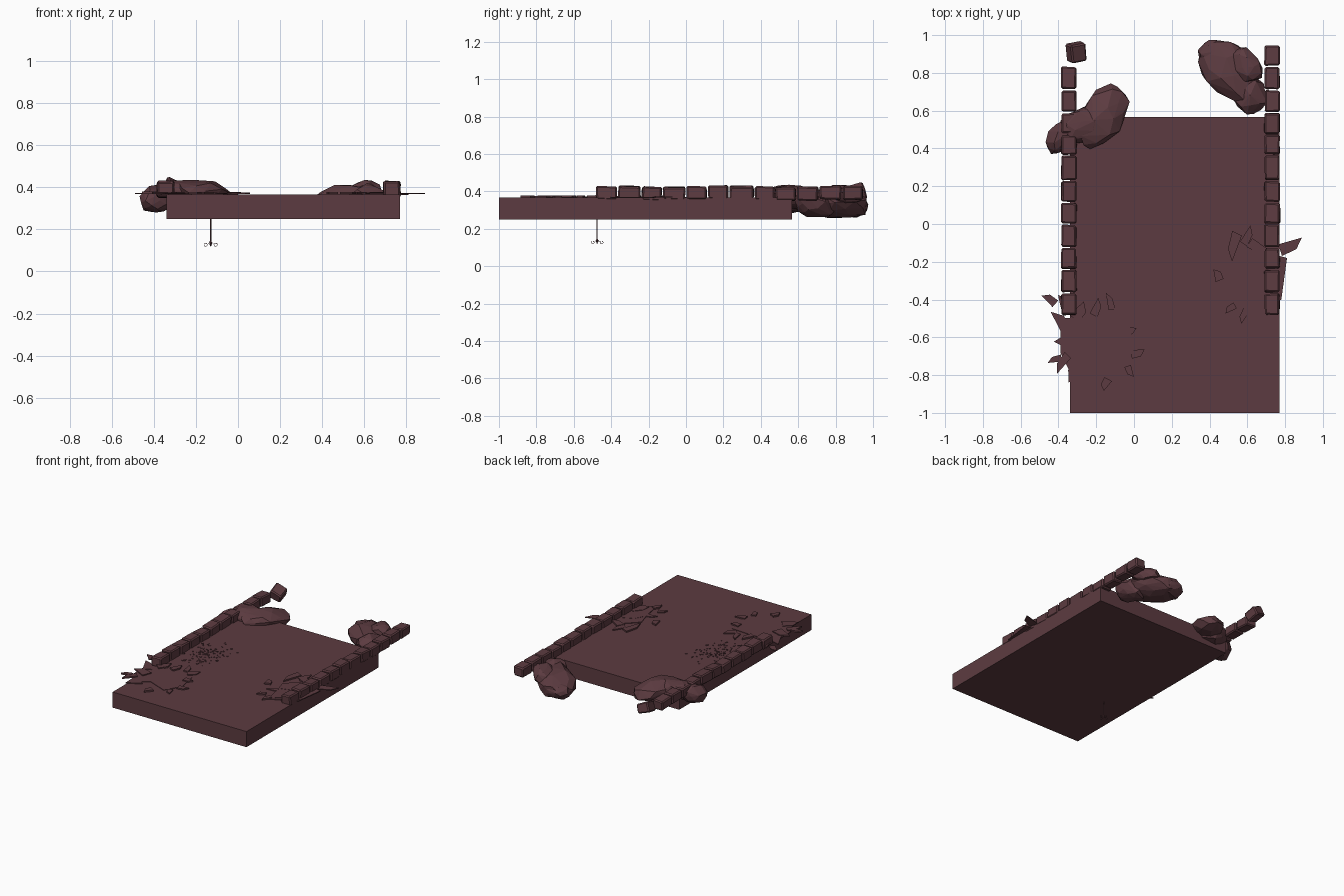
import bpy, bmesh, math, random
from mathutils import Vector, Matrix

random.seed(7)
if "Cube" in bpy.data.objects:
    bpy.data.objects.remove(bpy.data.objects["Cube"], do_unlink=True)

stone = bpy.data.materials.new("dull maroon stone")
stone.use_nodes = True
colour = (0.108, 0.044, 0.052, 1)
stone.diffuse_color = colour
stone.node_tree.nodes["Principled BSDF"].inputs["Base Color"].default_value = colour

FLOOR = 0.367


def finish(bm, name):
    bmesh.ops.recalc_face_normals(bm, faces=bm.faces)
    mesh = bpy.data.meshes.new(name)
    bm.to_mesh(mesh)
    bm.free()
    mesh.materials.append(stone)
    ob = bpy.data.objects.new(name, mesh)
    bpy.context.collection.objects.link(ob)
    return ob


def block(name, centre, size, turn=(0, 0, 0), jitter=0.0, bevel=0.0):
    bm = bmesh.new()
    bmesh.ops.create_cube(bm, size=1)
    for v in bm.verts:
        v.co = Vector(c * s for c, s in zip(v.co, size))
        v.co += Vector(random.uniform(-jitter, jitter) for _ in range(3))
    if bevel:
        bmesh.ops.bevel(bm, geom=bm.edges[:], offset=bevel, segments=1, affect='EDGES')
    ob = finish(bm, name)
    ob.location, ob.rotation_euler = centre, turn
    return ob


def rock(name, centre, radii, turn, rough=0.13, count=46):
    # faceted boulder: hull of scattered points on an ellipsoid
    bm = bmesh.new()
    for i in range(count):
        h = 1 - 2 * (i + 0.5) / count
        a = i * 2.4
        r = math.sqrt(1 - h * h)
        k = 1 + random.uniform(-rough, rough)
        bm.verts.new(Vector((r * math.cos(a) * radii[0], r * math.sin(a) * radii[1], h * radii[2])) * k)
    hull = bmesh.ops.convex_hull(bm, input=bm.verts)
    bmesh.ops.delete(bm, geom=list({v for v in hull["geom_interior"]
                                    if isinstance(v, bmesh.types.BMVert)}), context='VERTS')
    ob = finish(bm, name)
    ob.location, ob.rotation_euler = centre, [math.radians(t) for t in turn]
    return ob


def plate(bm, outline, z, thick):
    low = [bm.verts.new((x, y, z)) for x, y in outline]
    high = [bm.verts.new((x, y, z + thick)) for x, y in outline]
    n = len(low)
    bm.faces.new(low[::-1])
    bm.faces.new(high)
    for i in range(n):
        j = (i + 1) % n
        bm.faces.new((low[i], low[j], high[j], high[i]))


def shard(bm, x, y, length, width, angle, z, thick):
    # pointed sliver of broken paving
    rot = Matrix.Rotation(math.radians(angle), 2)
    shape = [(-0.5, -0.4), (0.1, -0.5), (0.5, 0.05), (-0.4, 0.5)]
    pts = [rot @ Vector((u * length, v * width)) for u, v in shape]
    plate(bm, [(x + p.x, y + p.y) for p in pts], z, thick)


# Road slab
block("road_slab", (0.215, -0.217, 0.308), (1.11, 1.565, 0.117))

# Kerb stones along both edges
cuts = [-0.485, -0.365, -0.24, -0.125, 0, 0.115, 0.23, 0.365, 0.475, 0.59, 0.71, 0.835, 0.95]
for side, x, total in (("right", -0.345, 11), ("left", 0.731, 12)):
    for i in range(total):
        a, b = cuts[i], cuts[i + 1]
        tilt = (random.uniform(-0.04, 0.04), random.uniform(-0.04, 0.04), 0)
        block(f"{side}_kerb_stone_{i + 1}",
              (x, (a + b) / 2, 0.39 + random.uniform(-0.004, 0.006)),
              (0.08, b - a - 0.008, 0.072), tilt, 0.003, 0.008)
block("loose_kerb_stone", (-0.305, 0.91, 0.39), (0.088, 0.1, 0.072), (0.3, 0.35, 0.2), 0.004, 0.008)

# Boulders at the broken end
rock("left_boulder", (0.505, 0.81, 0.335), (0.21, 0.125, 0.08), (0, -6, -52))
rock("left_boulder_tail", (0.61, 0.69, 0.335), (0.12, 0.085, 0.075), (0, -12, -60))
rock("left_boulder_cap", (0.6, 0.84, 0.385), (0.1, 0.07, 0.05), (0, -10, -60))
rock("left_boulder_tip", (0.43, 0.9, 0.32), (0.09, 0.08, 0.06), (0, 0, 20))
rock("right_boulder", (-0.165, 0.575, 0.365), (0.19, 0.115, 0.065), (0, 5, 58))
rock("right_boulder_base", (-0.25, 0.53, 0.36), (0.14, 0.1, 0.075), (0, 10, 20))
rock("right_boulder_outer", (-0.385, 0.46, 0.345), (0.1, 0.07, 0.07), (0, -15, 60))

# Broken paving plates
bm = bmesh.new()
plate(bm, [(-0.39, -0.5), (-0.2, -0.49), (-0.03, -0.5), (0, -0.66), (-0.07, -0.78),
           (-0.22, -0.72), (-0.33, -0.8), (-0.39, -0.68)], FLOOR - 0.003, 0.006)
for x, y, length, width, angle in (
        (-0.45, -0.4, 0.09, 0.05, 150), (-0.38, -0.41, 0.08, 0.05, 120),
        (-0.39, -0.52, 0.15, 0.07, 130), (-0.29, -0.46, 0.11, 0.07, 60),
        (-0.2, -0.44, 0.1, 0.05, 75), (-0.13, -0.41, 0.1, 0.04, 110),
        (-0.06, -0.44, 0.1, 0.06, 50), (0.02, -0.68, 0.08, 0.05, 20),
        (-0.02, -0.78, 0.07, 0.04, 300), (-0.15, -0.85, 0.07, 0.05, 250),
        (-0.31, -0.79, 0.12, 0.08, 230), (-0.38, -0.74, 0.12, 0.05, 240),
        (-0.42, -0.72, 0.08, 0.04, 200), (-0.36, -0.63, 0.13, 0.08, 170),
        (-0.02, -0.56, 0.07, 0.05, 10)):
    shard(bm, x, y, length, width, angle, FLOOR, random.uniform(0.006, 0.012))
finish(bm, "right_broken_paving")

bm = bmesh.new()
plate(bm, [(0.53, -0.23), (0.63, -0.13), (0.81, -0.18), (0.78, -0.4), (0.68, -0.45),
           (0.59, -0.49), (0.56, -0.33)], FLOOR - 0.003, 0.007)
for x, y, length, width, angle in (
        (0.83, -0.11, 0.14, 0.07, 30), (0.53, -0.12, 0.16, 0.06, 260),
        (0.6, -0.06, 0.11, 0.05, 70), (0.66, -0.12, 0.12, 0.06, 340),
        (0.44, -0.27, 0.07, 0.05, 120), (0.53, -0.35, 0.08, 0.04, 200),
        (0.51, -0.45, 0.07, 0.04, 220), (0.58, -0.49, 0.08, 0.04, 250),
        (0.63, -0.27, 0.15, 0.07, 210), (0.66, -0.4, 0.13, 0.06, 235)):
    shard(bm, x, y, length, width, angle, FLOOR, random.uniform(0.005, 0.011))
finish(bm, "left_broken_paving")

# Scattered crumbs
bm = bmesh.new()
for _ in range(95):
    size = random.uniform(0.006, 0.022)
    shard(bm, random.gauss(-0.16, 0.075), random.gauss(-0.13, 0.09), size, size * 0.6,
          random.uniform(0, 360), FLOOR - 0.002, random.uniform(0.003, 0.007))
finish(bm, "scattered_crumbs")

# Hanging fixture beneath the slab: rod, hub and four curled arms
HX, HY = -0.13, -0.475


def wire(name, points, radius):
    curve = bpy.data.curves.new(name, 'CURVE')
    curve.dimensions = '3D'
    curve.bevel_depth, curve.bevel_resolution = radius, 1
    line = curve.splines.new('POLY')
    line.points.add(len(points) - 1)
    for p, co in zip(line.points, points):
        p.co = (*co, 1)
    curve.materials.append(stone)
    bpy.context.collection.objects.link(bpy.data.objects.new(name, curve))


wire("hanging_rod", [(HX, HY, 0.25), (HX, HY, 0.12)], 0.003)
rock("rod_hub", (HX, HY, 0.135), (0.007, 0.007, 0.012), (0, 0, 0), 0, 24)
for k in range(4):
    c, s = math.cos(k * math.pi / 2), math.sin(k * math.pi / 2)
    path = [(0, 0.143), (0.012, 0.132)]
    for i in range(11):
        t = math.pi - i * 0.6
        path.append((0.024 - 0.008 * math.cos(t) * -1, 0.127 - 0.008 * math.sin(t)))
    wire(f"curled_arm_{k + 1}", [(HX + r * c, HY + r * s, z) for r, z in path], 0.0012)
